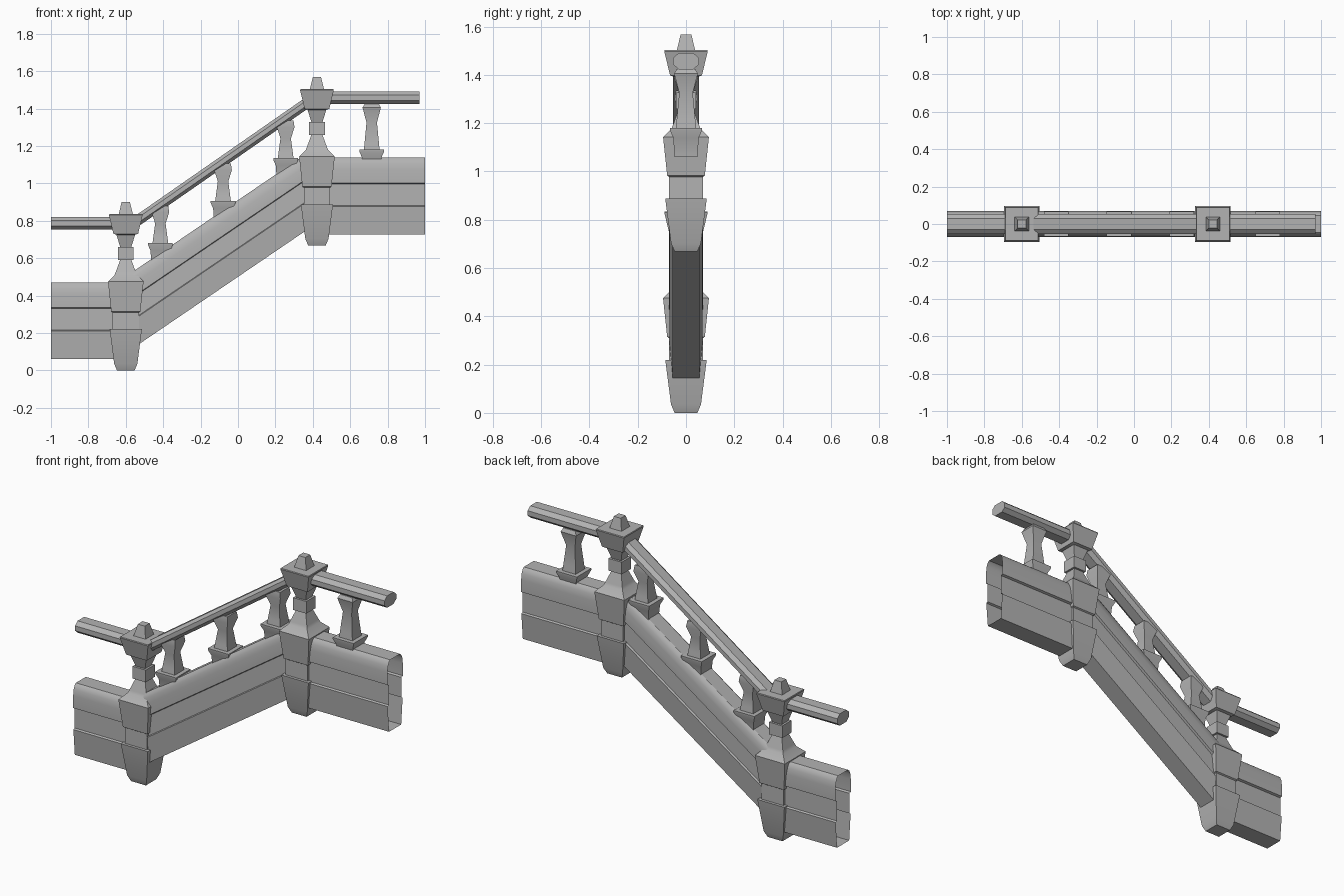
import bpy
import bmesh

cube = bpy.data.objects.get("Cube")
if cube:
    bpy.data.objects.remove(cube)

stone = bpy.data.materials.new("grey stone")
stone.use_nodes = True
colour = (0.45, 0.45, 0.45, 1)
stone.diffuse_color = colour
stone.node_tree.nodes["Principled BSDF"].inputs["Base Color"].default_value = colour


def loft(name, rings, caps=True):
    """Skin a list of closed rings, optionally closing both ends."""
    bm = bmesh.new()
    loops = [[bm.verts.new(p) for p in ring] for ring in rings]
    n = len(loops[0])
    for a, b in zip(loops, loops[1:]):
        for i in range(n):
            j = (i + 1) % n
            bm.faces.new((a[i], a[j], b[j], b[i]))
    if caps:
        bm.faces.new(loops[0][::-1])
        bm.faces.new(loops[-1])
    bmesh.ops.recalc_face_normals(bm, faces=bm.faces)
    mesh = bpy.data.meshes.new(name)
    bm.to_mesh(mesh)
    bm.free()
    mesh.materials.append(stone)
    obj = bpy.data.objects.new(name, mesh)
    bpy.context.collection.objects.link(obj)
    bpy.ops.object.select_all(action='DESELECT')
    obj.select_set(True)
    bpy.context.view_layer.objects.active = obj
    bpy.ops.object.shade_smooth_by_angle(angle=0.5)
    return obj


def sweep(name, half, start, end, caps):
    """Run a section, mirrored across y, between two (x, z) points."""
    section = half + [(-y, z) for y, z in reversed(half)]
    rings = [[(x, y, z + dz) for y, z in section] for x, dz in (start, end)]
    return loft(name, rings, caps)


def turned(name, x, z0, profile):
    """Stack square rings from (half width, height) pairs."""
    corners = ((-1, -1), (1, -1), (1, 1), (-1, 1))
    return loft(name, [[(x + sx * r, sy * r, z0 + z) for sx, sy in corners]
                       for r, z in profile])


# Panels: three bands with a recessed middle and eased top edge
panel = [(.055, 0), (.068, .15), (.057, .155), (.057, .27), (.07, .275),
         (.07, .345), (.065, .38), (.055, .402), (.045, .41)]
LOW, HIGH = -.6, .422
sweep("lower_panel", panel, (-1, .06), (LOW, .06), False)
sweep("sloped_panel", panel, (LOW, .092), (HIGH, .787), False)
sweep("upper_panel", panel, (HIGH, .727), (1, .727), False)

# Handrails
rail = [(.03, -.034), (.053, -.014), (.053, .014), (.03, .034)]
sweep("lower_rail", rail, (-1, .787), (LOW, .787), True)
sweep("sloped_rail", rail, (LOW, .757), (HIGH, 1.467), True)
sweep("upper_rail", rail, (HIGH, 1.457), (.97, 1.457), True)

# Newel posts
newel = [(.047, 0), (.062, .035), (.086, .22), (.07, .22), (.07, .31),
         (.078, .315), (.095, .475), (.06, .51), (.054, .525), (.03, .59),
         (.042, .59), (.042, .66), (.03, .66), (.05, .725), (.066, .73),
         (.09, .83), (.088, .835), (.038, .835), (.022, .9)]
for name, x, z in (("lower_newel", LOW, 0), ("upper_newel", HIGH, .668)):
    turned(name, x, z, newel)

# Balusters, measured from the top of each foot
foot = [(.047, -.12), (.053, -.04), (.066, -.01), (.066, 0), (.042, 0)]
slope_shaft = [(.038, .03), (.028, .105), (.047, .165), (.042, .2)]
flat_shaft = [(.038, .04), (.028, .145), (.049, .225), (.038, .245)]
for i, (x, z) in enumerate(((-.415, .68), (-.08, .905), (.255, 1.135))):
    turned(f"sloped_baluster_{i + 1}", x, z, foot + slope_shaft)
turned("upper_baluster", .715, 1.18, foot + flat_shaft)
